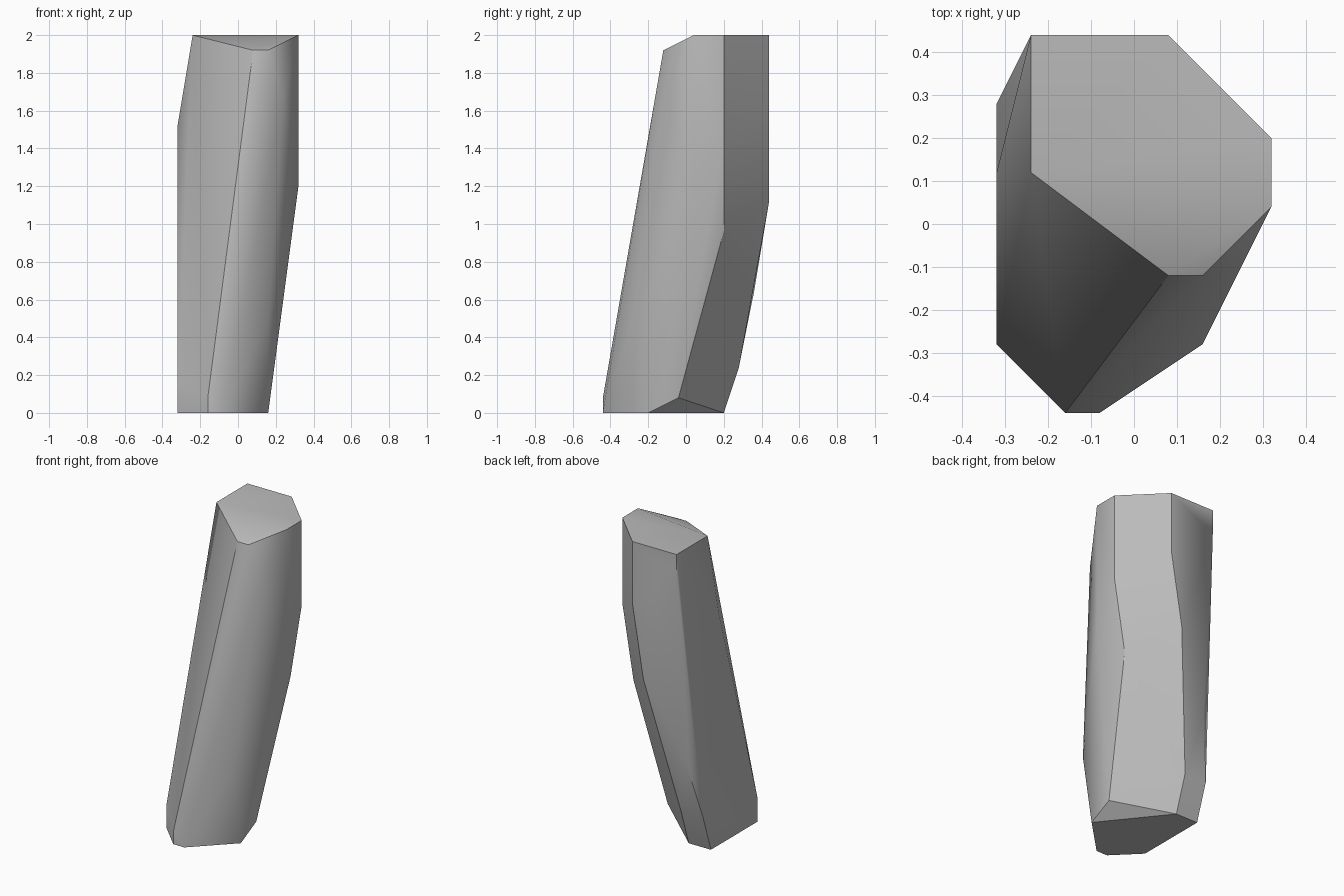
import bpy, bmesh, math

cube = bpy.data.objects.get("Cube")
if cube:
    bpy.data.objects.remove(cube, do_unlink=True)

GRID = 0.08  # every corner of the stone sits on this grid

# Corners by region, in grid steps (x, y, z); y is offset by half a step
CORNERS = {
    "foot": [(-4, -3, 0), (-2, -5, 0), (-1, -5, 0), (2, -2, 0),
             (-2, 3, 0), (-4, 3, 0)],
    "foot_bevel": [(-4, -3, 2), (-2, -5, 1), (2, 0, 1), (-2, 4, 3), (-4, 4, 3)],
    "shaft": [(2, -3, 6), (3, 3, 12), (4, 1, 15), (4, 3, 18), (3, -1, 21),
              (-4, 2, 19), (-3, 5, 8), (0, 6, 14), (1, 6, 20), (-3, 6, 23)],
    "crown": [(1, -1, 24), (2, -1, 24), (4, 1, 25), (4, 3, 25),
              (1, 6, 25), (-3, 6, 25), (-3, 2, 25)],
}


def make_material(name, color):
    mat = bpy.data.materials.new(name)
    mat.use_nodes = True
    mat.diffuse_color = color
    for node in mat.node_tree.nodes:
        if node.type == "BSDF_PRINCIPLED":
            node.inputs["Base Color"].default_value = color
    return mat


def hull_object(name, regions, mat):
    """Wrap the corners in a convex skin and merge coplanar triangles."""
    bm = bmesh.new()
    for corners in regions.values():
        for x, y, z in corners:
            bm.verts.new((x * GRID, (y - 0.5) * GRID, z * GRID))
    bmesh.ops.convex_hull(bm, input=bm.verts[:])
    loose = [v for v in bm.verts if not v.link_faces]
    bmesh.ops.delete(bm, geom=loose, context="VERTS")
    bmesh.ops.dissolve_limit(bm, angle_limit=math.radians(0.2),
                             verts=bm.verts[:], edges=bm.edges[:])
    bmesh.ops.recalc_face_normals(bm, faces=bm.faces[:])
    mesh = bpy.data.meshes.new(name)
    bm.to_mesh(mesh)
    bm.free()
    mesh.materials.append(mat)
    obj = bpy.data.objects.new(name, mesh)
    bpy.context.collection.objects.link(obj)
    return obj


# Leaning faceted pillar, soft across shallow edges and crisp on steep ones
grey = make_material("stone_grey", (0.5, 0.5, 0.5, 1.0))
pillar = hull_object("leaning_stone_pillar", CORNERS, grey)
bpy.ops.object.select_all(action="DESELECT")
pillar.select_set(True)
bpy.context.view_layer.objects.active = pillar
bpy.ops.object.shade_smooth_by_angle(angle=math.radians(30))
